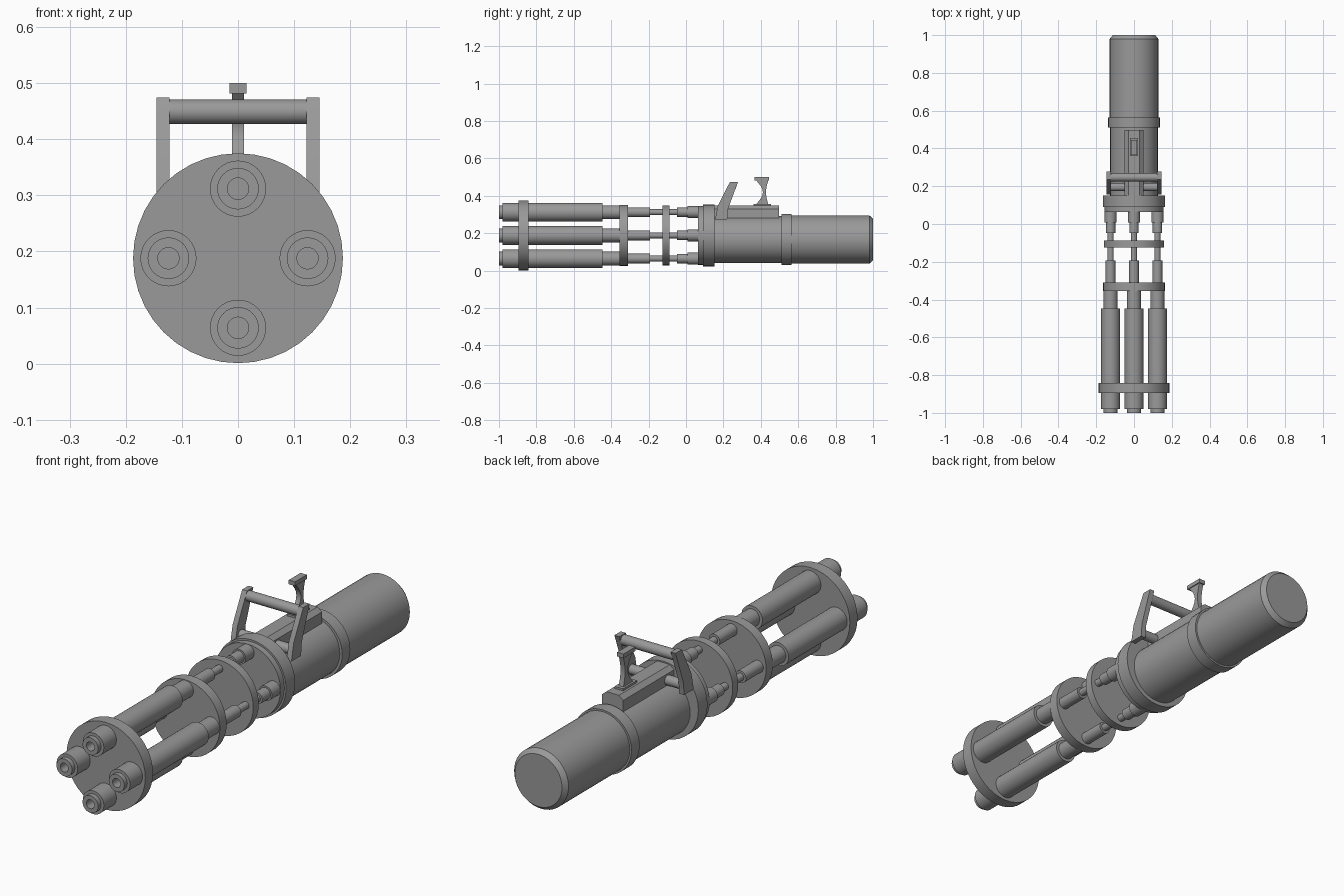
import bpy, bmesh, math
from mathutils import Vector

if "Cube" in bpy.data.objects:
    bpy.data.objects.remove(bpy.data.objects["Cube"])

AXIS_Z = 0.188   # barrel cluster axis
BODY_Z = 0.166   # housing axis
metal = bpy.data.materials.new("grey_metal")
metal.diffuse_color = (0.32, 0.32, 0.32, 1)
metal.use_nodes = True
metal.node_tree.nodes["Principled BSDF"].inputs["Base Color"].default_value = metal.diffuse_color


def finish(name, bm, smooth=True):
    bmesh.ops.remove_doubles(bm, verts=bm.verts, dist=1e-5)
    bmesh.ops.recalc_face_normals(bm, faces=bm.faces)
    me = bpy.data.meshes.new(name)
    bm.to_mesh(me)
    bm.free()
    me.materials.append(metal)
    ob = bpy.data.objects.new(name, me)
    bpy.context.collection.objects.link(ob)
    if smooth:
        bpy.ops.object.select_all(action='DESELECT')
        ob.select_set(True)
        bpy.context.view_layer.objects.active = ob
        bpy.ops.object.shade_smooth_by_angle(angle=math.radians(30))
    return ob


def lathe(name, profile, x=0.0, z=0.0, sides=32):
    """Turn (y, radius) points around an axis parallel to y."""
    bm = bmesh.new()
    vs = [bm.verts.new((0, y, r)) for y, r in profile]
    edges = [bm.edges.new(p) for p in zip(vs, vs[1:])]
    bmesh.ops.spin(bm, geom=vs + edges, cent=(0, 0, 0), axis=(0, 1, 0),
                   angle=math.tau, steps=sides, use_duplicate=False)
    bmesh.ops.translate(bm, verts=bm.verts, vec=(x, 0, z))
    return finish(name, bm)


def disc(name, y0, y1, r, z=AXIS_Z):
    return lathe(name, [(y0, 0), (y0, r), (y1, r), (y1, 0)], z=z, sides=40)


def prism(name, pts, axis, a, b):
    """Extrude an outline: axis 'x' takes (y, z) points, 'y' takes (x, z)."""
    bm = bmesh.new()
    place = (lambda p: (a, p[0], p[1])) if axis == 'x' else (lambda p: (p[0], a, p[1]))
    face = bm.faces.new([bm.verts.new(place(p)) for p in pts])
    new = bmesh.ops.extrude_face_region(bm, geom=[face])["geom"]
    step = Vector((b - a, 0, 0) if axis == 'x' else (0, b - a, 0))
    bmesh.ops.translate(bm, verts=[v for v in new if isinstance(v, bmesh.types.BMVert)], vec=step)
    return finish(name, bm)


def crossbar(name, x0, x1, y, z, r):
    ring = [(y + r * math.cos(t * math.tau / 24), z + r * math.sin(t * math.tau / 24))
            for t in range(24)]
    return prism(name, ring, 'x', x0, x1)


# Four stepped barrels with hollow muzzles
barrel = [(-0.93, 0), (-0.93, 0.019), (-1.0, 0.019), (-1.0, 0.037), (-0.98, 0.037),
          (-0.98, 0.05), (-0.447, 0.05), (-0.447, 0.037), (-0.33, 0.037),
          (-0.33, 0.026), (-0.192, 0.026), (-0.192, 0.016), (-0.048, 0.016),
          (-0.048, 0.025), (0.007, 0.025), (0.007, 0.032), (0.08, 0.032), (0.08, 0)]
for i in range(4):
    a = i * math.pi / 2
    lathe(f"barrel_{i + 1}", barrel, 0.124 * math.cos(a), AXIS_Z + 0.124 * math.sin(a))

# Plates holding the barrels
disc("muzzle_plate", -0.895, -0.843, 0.187)
disc("middle_plate", -0.355, -0.31, 0.163)
disc("rear_plate", -0.125, -0.088, 0.16)

# Collar and housing
lathe("front_collar", [(0.064, 0), (0.064, 0.157), (0.09, 0.157), (0.09, 0.165),
                       (0.152, 0.165), (0.152, 0)], z=AXIS_Z, sides=40)
lathe("housing", [(0.1, 0), (0.1, 0.126), (0.53, 0.126), (0.53, 0.129), (0.98, 0.129),
                  (1.0, 0.112), (1.0, 0)], z=BODY_Z, sides=40)
disc("housing_band", 0.51, 0.565, 0.137, BODY_Z)

# Top rail with chamfered upper edges
prism("top_rail", [(-0.05, 0.26), (0.05, 0.26), (0.05, 0.33), (0.03, 0.347),
                   (-0.03, 0.347), (-0.05, 0.33)], 'y', 0.14, 0.497)

# Carrying handle
arm = [(0.155, 0.273), (0.22, 0.273), (0.225, 0.33), (0.278, 0.474), (0.235, 0.474), (0.17, 0.347)]
for side, s in (("left", -1), ("right", 1)):
    prism(f"handle_arm_{side}", arm, 'x', s * 0.122, s * 0.145)
crossbar("handle_grip", -0.124, 0.124, 0.247, 0.449, 0.022)
crossbar("handle_pivot", -0.124, 0.124, 0.195, 0.303, 0.021)

# Rear sight: base, waisted stem and cap
prism("sight_base", [(0.36, 0.34), (0.455, 0.34), (0.455, 0.356), (0.36, 0.356)], 'x', -0.02, 0.02)
stem = []
for k in range(9):
    t = k / 8
    stem.append((0.375 + 0.036 * math.sin(math.pi * t), 0.355 + 0.127 * t))
for k in range(9):
    t = 1 - k / 8
    stem.append((0.44 - 0.012 * math.sin(math.pi * t), 0.355 + 0.127 * t))
prism("sight_stem", stem, 'x', -0.011, 0.011)
prism("sight_cap", [(0.365, 0.482), (0.445, 0.482), (0.445, 0.5), (0.365, 0.5)], 'x', -0.015, 0.015)
